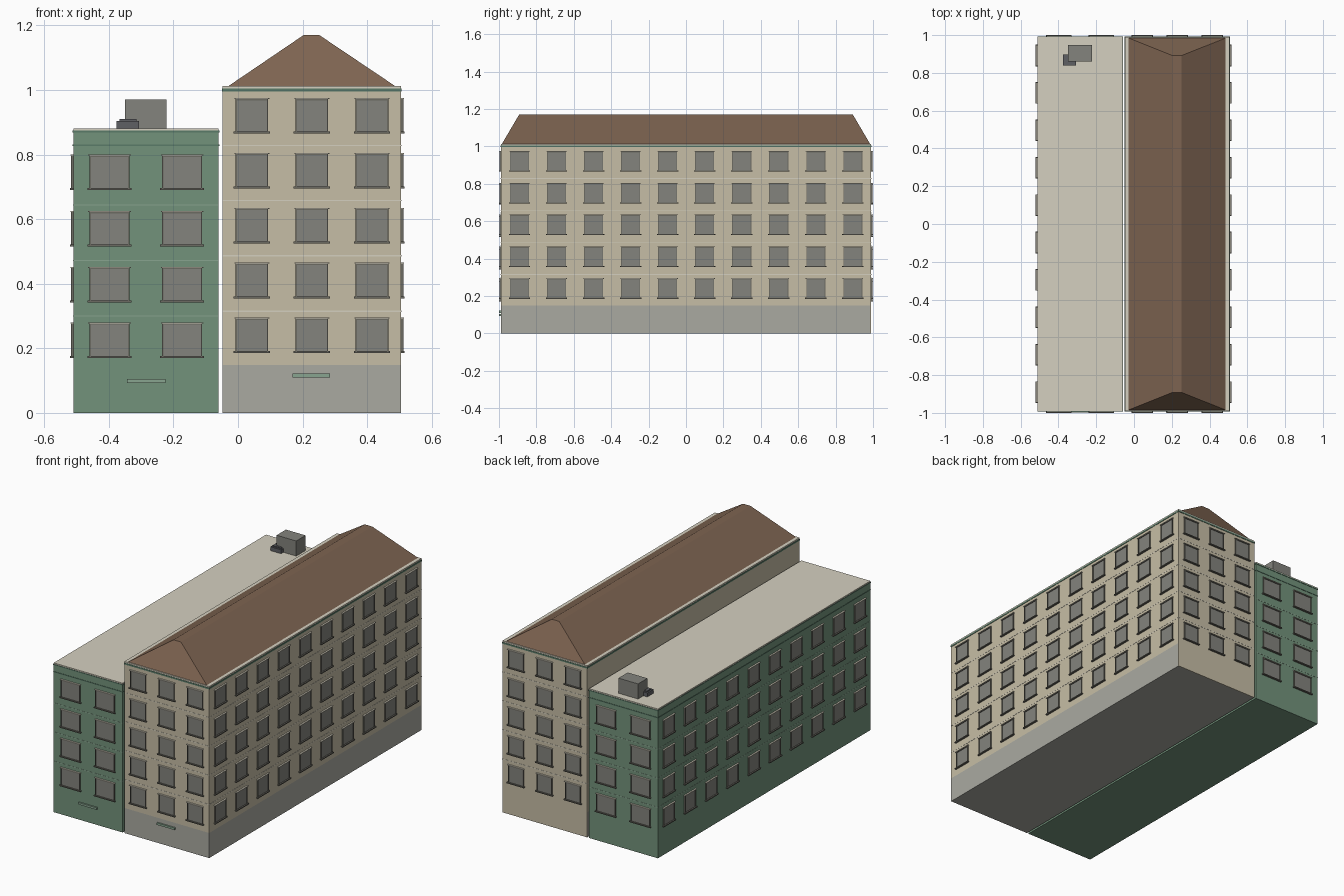
import bpy, bmesh
from mathutils import Matrix, Vector

if "Cube" in bpy.data.objects:
    bpy.data.objects.remove(bpy.data.objects["Cube"])


def material(name, r, g, b):
    m = bpy.data.materials.new(name)
    m.diffuse_color = [(c / 255) ** 2.2 for c in (r, g, b)] + [1]
    m.use_nodes = True
    m.node_tree.nodes["Principled BSDF"].inputs["Base Color"].default_value = m.diffuse_color
    return m


GREEN = material("green_paint", 114, 145, 122)
PALE_GREEN = material("pale_green", 135, 163, 142)
DARK_GREEN = material("dark_green", 90, 122, 104)
CREAM = material("cream_plaster", 197, 188, 164)
PALE = material("pale_trim", 212, 207, 190)
STONE = material("base_stone", 168, 168, 160)
TILE = material("roof_tile", 125, 100, 82)
GLASS = material("window_glass", 130, 130, 124)
FRAME = material("window_frame", 108, 106, 98)
VENT = material("vent_metal", 95, 96, 100)


def add_box(bm, x0, x1, y0, y1, z0, z1, mat=Matrix.Identity(4)):
    size = Matrix.Diagonal((x1 - x0, y1 - y0, z1 - z0, 1))
    mid = Matrix.Translation(((x0 + x1) / 2, (y0 + y1) / 2, (z0 + z1) / 2))
    bmesh.ops.create_cube(bm, size=1, matrix=mat @ mid @ size)


def finish(name, bm, mat):
    bmesh.ops.recalc_face_normals(bm, faces=bm.faces)
    mesh = bpy.data.meshes.new(name)
    bm.to_mesh(mesh)
    bm.free()
    mesh.materials.append(mat)
    ob = bpy.data.objects.new(name, mesh)
    bpy.context.collection.objects.link(ob)


def box(name, mat, *extent):
    bm = bmesh.new()
    add_box(bm, *extent)
    finish(name, bm, mat)


def place(x, y, z, turn):
    return Matrix.Translation((x, y, z)) @ Matrix.Rotation(turn * 1.5707963, 4, 'Z')


# Windows: local x runs along the wall, local -y points outwards
def windows(prefix, spots):
    panes, frames, lintels = bmesh.new(), bmesh.new(), bmesh.new()
    for x, y, z, turn, w in spots:
        m = place(x, y, z, turn)
        h, t = 0.05, 0.004
        a = w / 2
        add_box(panes, -a, a, -0.003, 0.002, -h, h, m)
        for s in (-1, 1):
            add_box(frames, s * a - t / 2, s * a + t / 2, -0.007, 0.002, -h, h, m)
        add_box(frames, -a - t / 2, a + t / 2, -0.007, 0.002, h - t / 2, h + t / 2, m)
        add_box(frames, -a - 0.008, a + 0.008, -0.011, 0.002, -h - 0.005, -h + 0.001, m)
        add_box(lintels, -a - 0.006, a + 0.006, -0.009, 0.002, h + 0.002, h + 0.005, m)
    finish(prefix + "_window_panes", panes, GLASS)
    finish(prefix + "_window_frames", frames, FRAME)
    finish(prefix + "_window_lintels", lintels, PALE)


Y = 0.99
SIDE = [-0.89 + 0.198 * i for i in range(10)]

# Left green building
LX0, LX1 = -0.51, -0.06
box("green_walls", GREEN, LX0, LX1, -Y, Y, 0, 0.868)
box("green_cornice_band", DARK_GREEN, LX0 - 0.002, LX1 + 0.002, -Y - 0.002, Y + 0.002, 0.826, 0.831)
box("green_parapet_band", DARK_GREEN, LX0 - 0.002, LX1 + 0.002, -Y - 0.002, Y + 0.002, 0.868, 0.874)
box("flat_roof", PALE, LX0, LX1, -Y, Y, 0.874, 0.881)
bm = bmesh.new()
for z in (0.30, 0.472, 0.644):
    add_box(bm, LX0 - 0.001, LX1, -Y - 0.001, Y + 0.001, z - 0.002, z + 0.002)
finish("green_string_courses", bm, PALE_GREEN)
spots = []
for z in (0.225, 0.397, 0.57, 0.745):
    for x in (-0.398, -0.173):
        spots += [(x, -Y, z, 0, 0.12), (x, Y, z, 2, 0.12)]
    spots += [(LX0, y, z, -1, 0.098) for y in SIDE]
windows("green", spots)
box("green_door_canopy", PALE_GREEN, -0.343, -0.225, -Y - 0.009, -Y + 0.002, 0.093, 0.105)

# Rooftop stair house and vent
box("stair_house", GLASS, -0.35, -0.222, 0.86, 0.947, 0.88, 0.97)
box("roof_vent", VENT, -0.376, -0.306, 0.838, 0.897, 0.88, 0.904)
box("roof_vent_cap", VENT, -0.367, -0.314, 0.848, 0.888, 0.904, 0.91)

# Right cream building
RX0, RX1 = -0.048, 0.505
box("cream_walls", CREAM, RX0, RX1, -Y, Y, 0.148, 0.996)
box("stone_base", STONE, RX0, RX1, -Y, Y - 0.005, 0, 0.148)
box("cream_back_base", CREAM, RX0, RX1, Y - 0.005, Y, 0, 0.148)
box("cream_cornice_band", DARK_GREEN, RX0 - 0.002, RX1 + 0.002, -Y - 0.002, Y + 0.002, 0.996, 1.005)
box("cream_cornice_top", PALE, RX0, RX1, -Y, Y, 1.005, 1.013)
bm = bmesh.new()
for z in (0.315, 0.487, 0.658, 0.828):
    add_box(bm, RX0, RX1 + 0.001, -Y - 0.001, Y + 0.001, z - 0.002, z + 0.002)
finish("cream_string_courses", bm, PALE)
spots = []
for z in (0.24, 0.41, 0.58, 0.75, 0.92):
    for x in (0.043, 0.229, 0.415):
        spots += [(x, -Y, z, 0, 0.097), (x, Y, z, 2, 0.097)]
    spots += [(RX1, y, z, 1, 0.098) for y in SIDE]
windows("cream", spots)
box("cream_door_canopy", PALE_GREEN, 0.169, 0.285, -Y - 0.009, -Y + 0.002, 0.11, 0.122)

# Hipped roof with a narrow flat ridge
bm = bmesh.new()
for x0, x1, y, z in ((-0.03, 0.487, 0.985, 1.012), (0.203, 0.252, 0.892, 1.17)):
    for p in ((x0, -y, z), (x1, -y, z), (x1, y, z), (x0, y, z)):
        bm.verts.new(Vector(p))
bmesh.ops.convex_hull(bm, input=bm.verts)
finish("hipped_roof", bm, TILE)
